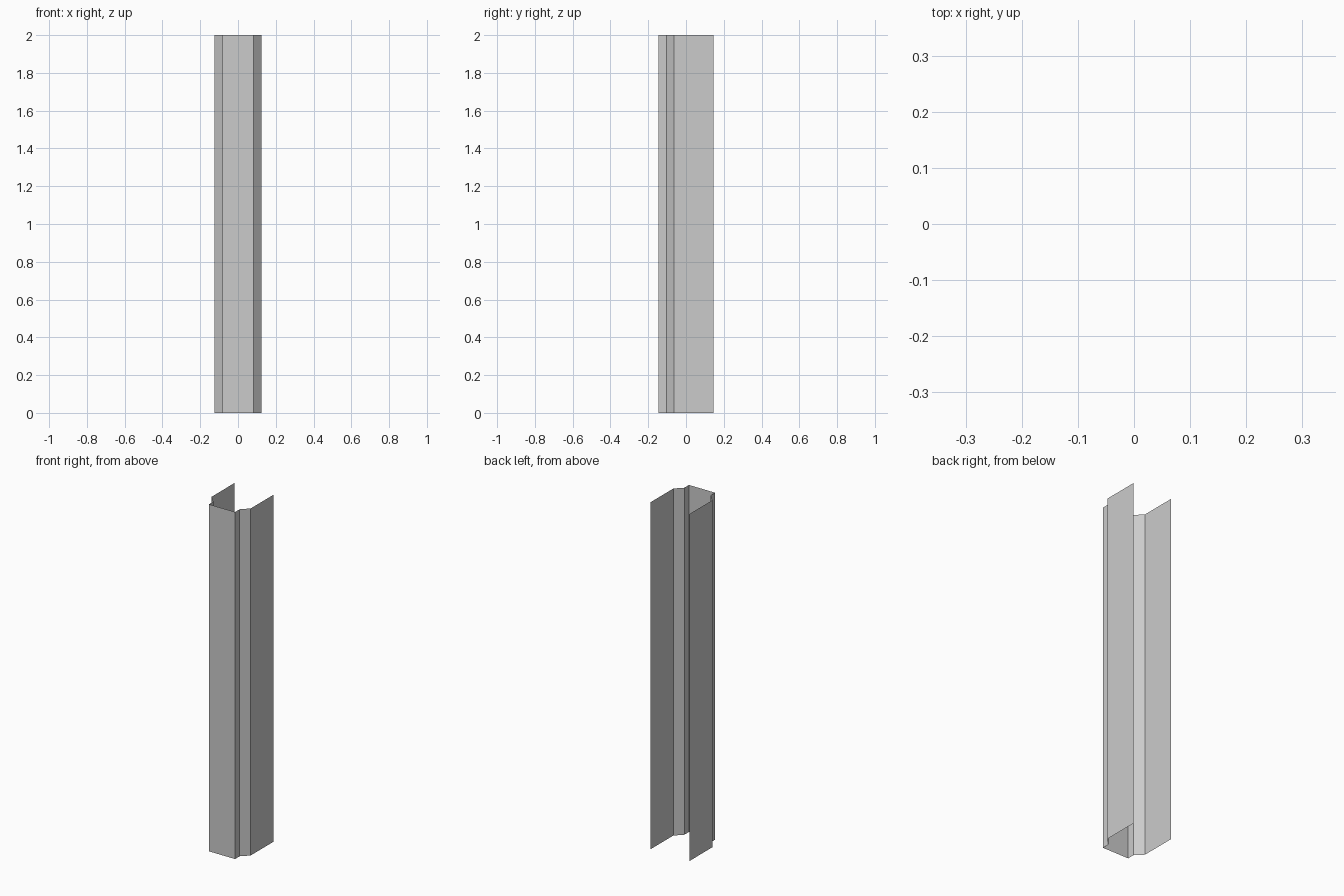
import bpy
import bmesh

if "Cube" in bpy.data.objects:
    bpy.data.objects.remove(bpy.data.objects["Cube"])

HEIGHT = 2.0
U = 1 / 24  # profile module

# right half of the open channel profile, from front corner to rear edge
half = [(2 * U, -3.5 * U), (2 * U, -2.5 * U), (3 * U, -1.5 * U), (3 * U, 3.5 * U)]
profile = [(-x, y) for x, y in reversed(half)] + half

# thin sheet channel: profile swept straight up, open at the back and both ends
bm = bmesh.new()
verts = [bm.verts.new((x, y, 0)) for x, y in profile]
edges = [bm.edges.new(pair) for pair in zip(verts, verts[1:])]
swept = bmesh.ops.extrude_edge_only(bm, edges=edges)["geom"]
top = [g for g in swept if isinstance(g, bmesh.types.BMVert)]
bmesh.ops.translate(bm, verts=top, vec=(0, 0, HEIGHT))

# face the front panel outwards
bmesh.ops.recalc_face_normals(bm, faces=bm.faces)
bm.normal_update()
front = min(bm.faces, key=lambda f: f.calc_center_median().y)
if front.normal.y > 0:
    bmesh.ops.reverse_faces(bm, faces=bm.faces)

mesh = bpy.data.meshes.new("channel_post")
bm.to_mesh(mesh)
bm.free()
bpy.context.collection.objects.link(bpy.data.objects.new("channel_post", mesh))
